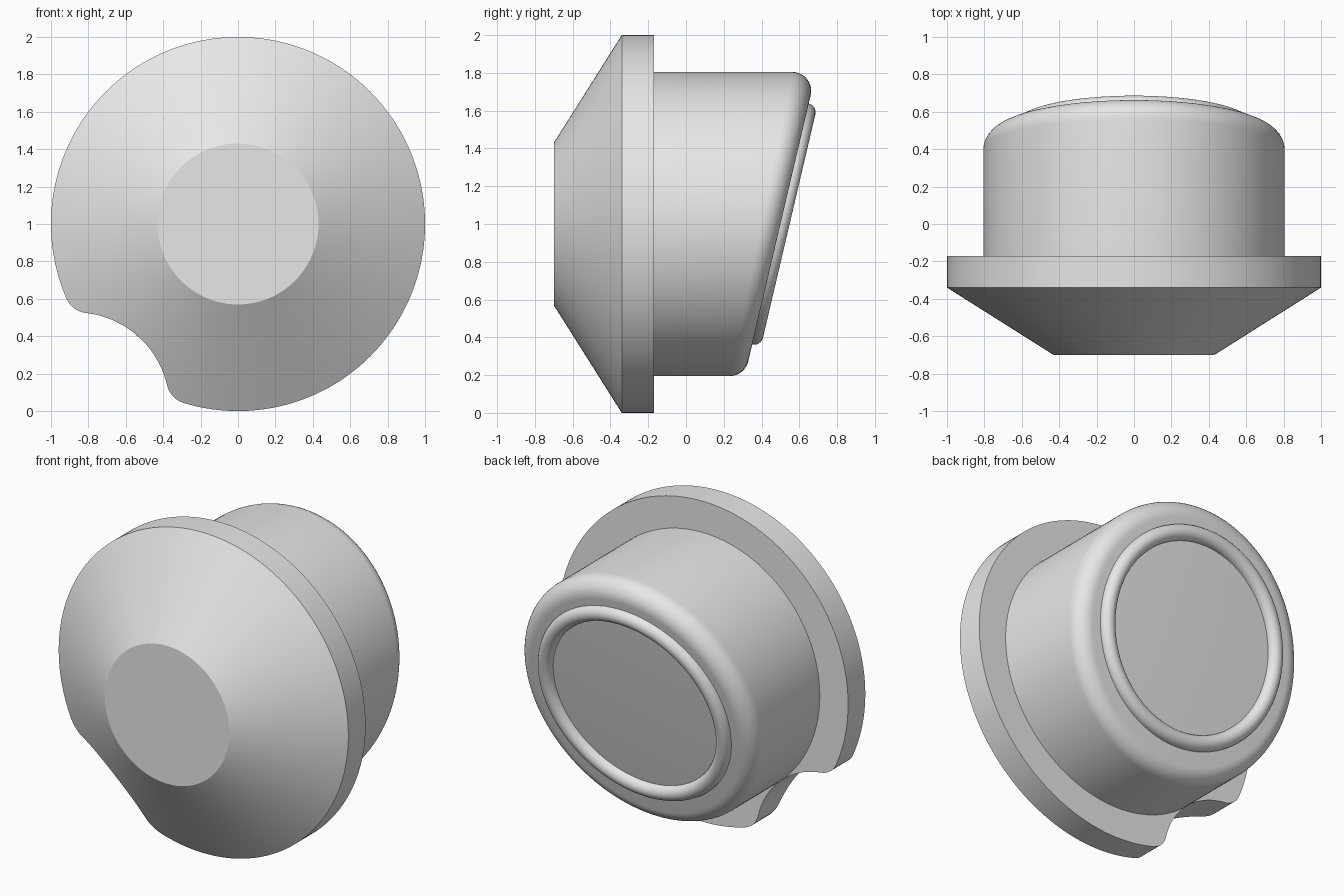
import bpy
import bmesh
from math import sin, cos, tan, acos, atan2, sqrt, pi, radians, hypot
from mathutils import Vector

cube = bpy.data.objects.get("Cube")
if cube:
    bpy.data.objects.remove(cube, do_unlink=True)

grey = bpy.data.materials.new("plain_grey")
grey.use_nodes = True
grey.diffuse_color = (0.8, 0.8, 0.8, 1)
grey.node_tree.nodes["Principled BSDF"].inputs["Base Color"].default_value = (0.8, 0.8, 0.8, 1)

CENTRE = Vector((0, 0, 1))
TILT = radians(13.2)
FACE_Y = 0.50          # where the tilted back face crosses the axis
FLANGE_BACK = -0.17


def loft(name, rings, cap_first=False, cap_last=False):
    """Skin a row of equal closed rings, with optional end caps."""
    bm = bmesh.new()
    loops = [[bm.verts.new(p + CENTRE) for p in ring] for ring in rings]
    for a, b in zip(loops, loops[1:]):
        for i in range(len(a)):
            j = (i + 1) % len(a)
            bm.faces.new((a[i], a[j], b[j], b[i]))
    if cap_first:
        bm.faces.new(loops[0])
    if cap_last:
        bm.faces.new(loops[-1])
    bmesh.ops.recalc_face_normals(bm, faces=bm.faces)
    mesh = bpy.data.meshes.new(name)
    bm.to_mesh(mesh)
    bm.free()
    mesh.materials.append(grey)
    ob = bpy.data.objects.new(name, mesh)
    bpy.context.collection.objects.link(ob)
    bpy.ops.object.select_all(action="DESELECT")
    ob.select_set(True)
    bpy.context.view_layer.objects.active = ob
    bpy.ops.object.shade_smooth_by_angle(angle=radians(25))
    return ob


# Flange outline: unit circle with a round, filleted notch at the lower right
NOTCH_DIR = radians(180 + 48.3)
NOTCH_R, NOTCH_D, FILLET = 0.505, 1.309, 0.13
fd = 1 - FILLET
fillet_angle = acos((fd**2 + NOTCH_D**2 - (NOTCH_R + FILLET)**2) / (2 * fd * NOTCH_D))
k = NOTCH_R / (NOTCH_R + FILLET)
join_angle = atan2(k * fd * sin(fillet_angle),
                   NOTCH_D + k * (fd * cos(fillet_angle) - NOTCH_D))


def outline_radius(theta):
    phi = abs((theta - NOTCH_DIR + pi) % (2 * pi) - pi)
    if phi >= fillet_angle:
        return 1.0
    if phi >= join_angle:
        d = phi - fillet_angle
        return fd * cos(d) + sqrt(max(0, FILLET**2 - (fd * sin(d))**2))
    return NOTCH_D * cos(phi) - sqrt(NOTCH_R**2 - (NOTCH_D * sin(phi))**2)


# Front flange with its truncated cone, cut straight through by the notch
TIP_R, TIP_Y, RIM_Y = 0.43, -0.70, -0.34
tip, rim, back = [], [], []
for i in range(360):
    t = radians(i)
    r = outline_radius(t)
    y = RIM_Y + (TIP_Y - RIM_Y) * (1 - r) / (1 - TIP_R)
    tip.append(Vector((TIP_R * cos(t), TIP_Y, TIP_R * sin(t))))
    rim.append(Vector((r * cos(t), y, r * sin(t))))
    back.append(Vector((r * cos(t), FLANGE_BACK, r * sin(t))))
loft("notched_flange", [tip, rim, back], cap_first=True, cap_last=True)

# Round body with a tilted back face and a rolling-ball fillet around it
BODY_R, ROUND, STEPS, SIDES = 0.805, 0.1, 10, 160
face_normal = Vector((0, cos(TILT), -sin(TILT)))
angles = [2 * pi * i / SIDES for i in range(SIDES)]
outward = [Vector((cos(t), 0, sin(t))) for t in angles]
rings = [[n * BODY_R + Vector((0, FLANGE_BACK, 0)) for n in outward]]
for s in range(STEPS + 1):
    ring = []
    for n in outward:
        ball = n * (BODY_R - ROUND)
        ball.y = FACE_Y + tan(TILT) * ball.z - ROUND / cos(TILT)
        ring.append(ball + n.slerp(face_normal, s / STEPS) * ROUND)
    rings.append(ring)
loft("round_body", rings, cap_last=True)

# Half-round raised ring on the tilted face
RING_R, BEAD = 0.6075, 0.0475
face_centre = Vector((0, FACE_Y, 0))
face_up = Vector((0, sin(TILT), cos(TILT)))
rings = []
for s in range(13):
    a = pi * s / 12
    r, h = RING_R + BEAD * cos(a), BEAD * sin(a)
    rings.append([face_centre + Vector((1, 0, 0)) * (r * cos(t)) + face_up * (r * sin(t))
                  + face_normal * h for t in angles])
loft("raised_ring", rings)
